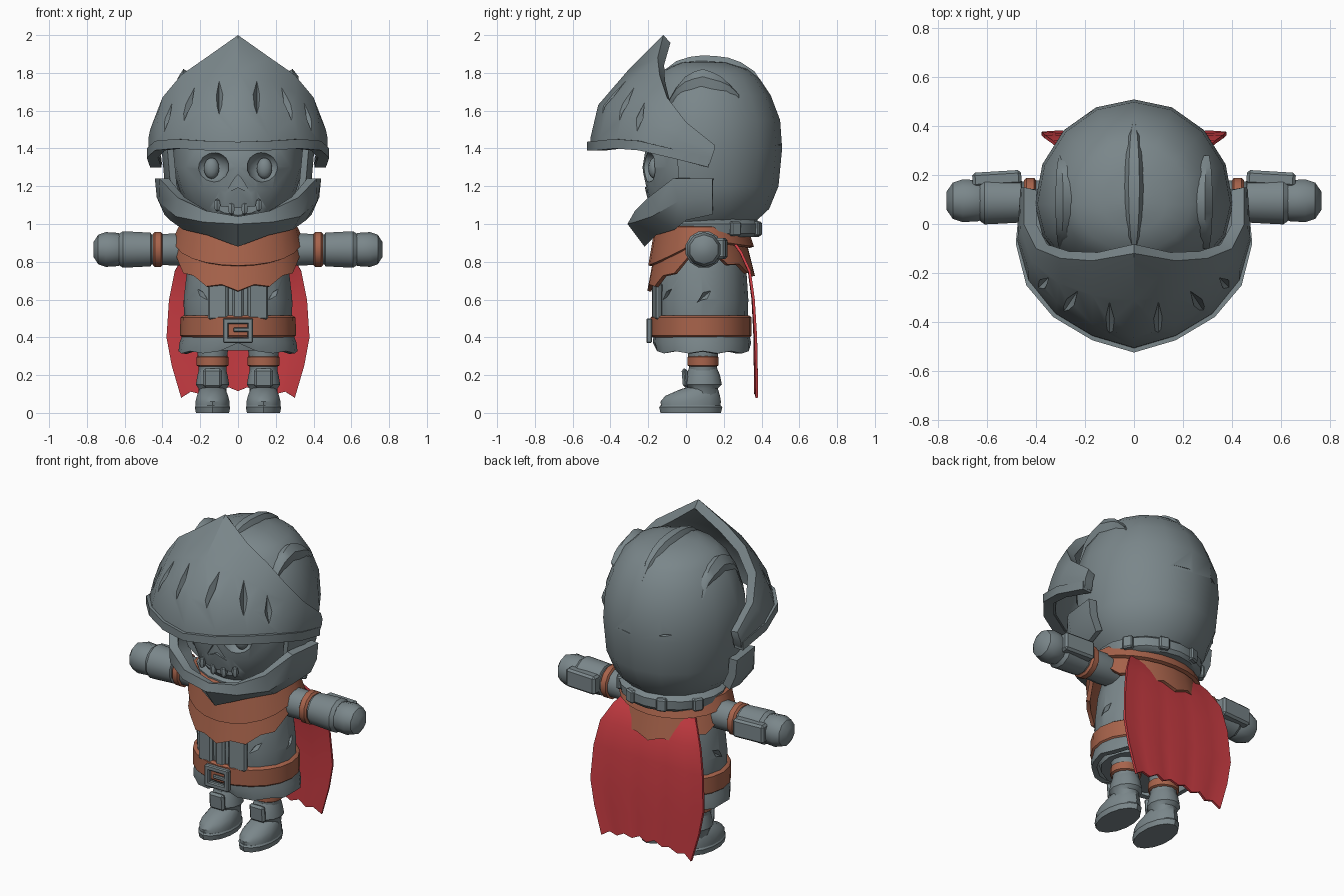
import bpy, bmesh
from math import sin, cos, pi, radians
from mathutils import Vector, Matrix, Euler

if "Cube" in bpy.data.objects:
    bpy.data.objects.remove(bpy.data.objects["Cube"])


def material(name, rgb):
    m = bpy.data.materials.new(name)
    m.use_nodes = True
    m.diffuse_color = (*rgb, 1)
    m.node_tree.nodes["Principled BSDF"].inputs["Base Color"].default_value = (*rgb, 1)
    return m


STEEL = material("steel grey", (0.195, 0.24, 0.255))
LEATHER = material("brown leather", (0.39, 0.125, 0.07))
RED = material("red cloth", (0.58, 0.045, 0.055))
parts = []


def finish(name, bm, mat, closed=True):
    if closed:
        bmesh.ops.recalc_face_normals(bm, faces=bm.faces)
    me = bpy.data.meshes.new(name)
    bm.to_mesh(me)
    bm.free()
    me.materials.append(mat)
    ob = bpy.data.objects.new(name, me)
    bpy.context.collection.objects.link(ob)
    parts.append(ob)
    return ob


def apply(ob, kind, **settings):
    mod = ob.modifiers.new(kind.title(), kind)
    for key, value in settings.items():
        setattr(mod, key, value)
    bpy.context.view_layer.objects.active = ob
    bpy.ops.object.modifier_apply(modifier=mod.name)


def grid(name, rows, mat, wrap=False, caps=False, thick=0, offset=-1, skip=None):
    """Skin a grid of points, rows running upwards and columns towards +x at the front."""
    bm = bmesh.new()
    vs = [[bm.verts.new(p) for p in row] for row in rows]
    n = len(rows[0])
    for i in range(len(rows) - 1):
        for j in range(n if wrap else n - 1):
            if not (skip and skip(i, j)):
                k = (j + 1) % n
                bm.faces.new((vs[i][j], vs[i][k], vs[i + 1][k], vs[i + 1][j]))
    if caps:
        bm.faces.new(vs[0][::-1])
        bm.faces.new(vs[-1])
    bmesh.ops.delete(bm, geom=[v for v in bm.verts if not v.link_faces], context='VERTS')
    ob = finish(name, bm, mat, caps)
    if thick:
        apply(ob, 'SOLIDIFY', thickness=thick, offset=offset, use_even_offset=False)
    return ob


def ring(n, rx, ry, z, cy=0.08, cx=0.0):
    return [Vector((cx + rx * sin(2 * pi * j / n), cy - ry * cos(2 * pi * j / n), z)) for j in range(n)]


def loft(name, rows, mat, n=16, cx=0.0, cy=0.08):
    """Closed stack of ellipses: (z, rx, ry) or (z, rx, ry, centre y)."""
    return grid(name, [ring(n, r[1], r[2], r[0], r[3] if len(r) > 3 else cy, cx) for r in rows],
                mat, wrap=True, caps=True)


def arm_part(name, s, rows, mat, n=12):
    """Lathe along the arm: (x, radius)."""
    pts = [[Vector((s * x, 0.095 + r * cos(2 * pi * (j + .5) / n), 0.865 + r * sin(2 * pi * (j + .5) / n)))
            for j in range(n)] for x, r in rows]
    return grid(name, pts, mat, wrap=True, caps=True)


def box(name, loc, size, mat, rot=(0, 0, 0), bevel=0.012):
    bm = bmesh.new()
    bmesh.ops.create_cube(bm, size=1, matrix=Matrix.LocRotScale(Vector(loc), Euler(rot), Vector(size)))
    bmesh.ops.bevel(bm, geom=bm.edges[:], offset=bevel, segments=1, affect='EDGES')
    return finish(name, bm, mat)


def ball(name, loc, size, mat, rot=(0, 0, 0), u=14, v=8):
    bm = bmesh.new()
    bmesh.ops.create_uvsphere(bm, u_segments=u, v_segments=v, radius=1,
                              matrix=Matrix.LocRotScale(Vector(loc), Euler(rot), Vector(size)))
    return finish(name, bm, mat)


def carve(target, cutter):
    apply(target, 'BOOLEAN', operation='DIFFERENCE', object=cutter)
    parts.remove(cutter)
    bpy.data.objects.remove(cutter)


def gouge(target, loc, size, rot=(0, 0, 0)):
    carve(target, ball("cutter", loc, size, STEEL, rot, 4, 2))


def mirrored(cols):
    """Half a set of columns (each lower to upper) from the centre out -> full rows."""
    full = [[(-x, y, z) for x, y, z in c] for c in cols[:0:-1]] + cols
    return [list(r) for r in zip(*full)]


# Helmet dome with the face opening
N = 16
dome_rows = [(1.0, .64), (1.08, .84), (1.2, .955), (1.4, 1), (1.55, .975), (1.68, .86),
             (1.77, .72), (1.82, .58), (1.855, .32), (1.865, .02)]
rows = []
for z, f in dome_rows:
    rows.append([Vector((p.x, 0.08 + (p.y - 0.08) * (1.3 if p.y > 0.08 else 1), z))
                 for p in ring(N, .405 * f, .33 * f, z)])
dome = grid("helmet_dome", rows, STEEL, wrap=True, thick=.035,
            skip=lambda i, j: i < 3 and (j < 3 or j > N - 4))

# Crest ridges following the dome
bpy.context.view_layer.update()


def crest(name, x, lean, width, y0, y1, height):
    rows = []
    for i in range(9):
        t = i / 8
        y, w = y0 + (y1 - y0) * t, width * (.15 + .85 * sin(pi * t) ** .6)
        row = []
        for dx, h in ((-w, -.03), (-w * .4 + lean, height), (w * .4 + lean, height), (w, -.03)):
            hit, p, _, _ = dome.ray_cast(Vector((x + min(dx, w), y, 3)), Vector((0, 0, -1)))
            row.append(Vector((x + dx, y, (p.z if hit else 1.6) + h * (sin(pi * t) ** .5 if h > 0 else 1))))
        rows.append(row)
    grid(name, rows, STEEL, wrap=True, caps=True)


crest("centre_crest", 0, 0, .055, -.12, .43, .03)
for s, side in ((1, "left"), (-1, "right")):
    crest(side + "_crest", s * .275, s * .03, .04, -.1, .28, .05)
    gouge(dome, (s * .37, .32, 1.62), (.012, .05, .1), (.6, 0, 0))
gouge(dome, (.2, .5, 1.42), (.2, .03, .008))
gouge(dome, (-.25, .46, 1.45), (.16, .04, .012), (0, .1, 0))

# Raised visor
visor = grid("visor", mirrored([
    [(0, -.51, 1.40), (0, -.505, 1.46), (0, -.465, 1.63), (0, -.31, 1.81), (0, -.12, 2.0)],
    [(.17, -.46, 1.40), (.17, -.455, 1.46), (.17, -.41, 1.62), (.17, -.29, 1.76), (.17, -.15, 1.88)],
    [(.32, -.37, 1.41), (.32, -.365, 1.46), (.315, -.32, 1.58), (.31, -.24, 1.69), (.30, -.14, 1.79)],
    [(.43, -.24, 1.40), (.43, -.23, 1.44), (.43, -.19, 1.52), (.42, -.15, 1.60), (.40, -.10, 1.67)],
    [(.475, -.08, 1.36), (.475, -.07, 1.40), (.475, -.05, 1.45), (.465, -.02, 1.50), (.45, .0, 1.54)],
    [(.455, .12, 1.31), (.46, .13, 1.33), (.465, .14, 1.36), (.46, .15, 1.39), (.45, .15, 1.42)]]),
    STEEL, thick=.055)
for s in (1, -1):
    gouge(visor, (s * .10, -.395, 1.69), (.024, .05, .2), (-.6, 0, 0))
    gouge(visor, (s * .265, -.325, 1.64), (.024, .05, .14), (-.5, 0, s * .6))
    gouge(visor, (s * .375, -.245, 1.56), (.022, .04, .09), (-.4, 0, s * .8))
# Lip along the lower edge of the visor
lip = [[(0, -.525, 1.39), (0, -.525, 1.435)], [(.17, -.475, 1.39), (.17, -.475, 1.44)],
       [(.33, -.38, 1.40), (.33, -.38, 1.45)], [(.44, -.25, 1.39), (.44, -.25, 1.44)],
       [(.483, -.08, 1.35), (.483, -.08, 1.40)], [(.465, .12, 1.30), (.465, .12, 1.35)]]
grid("visor_lip", mirrored(lip), STEEL, thick=.06)

# Jaw guard and its hinge plates
jaw = [[(0, -.22, .88), (0, -.31, 1.0), (0, -.28, 1.04)],
       [(.16, -.16, .94), (.18, -.27, 1.01), (.17, -.27, 1.07)],
       [(.29, -.06, .97), (.33, -.18, 1.04), (.32, -.2, 1.14)],
       [(.36, .0, 1.02), (.42, -.04, 1.12), (.415, -.07, 1.24)],
       [(.39, .14, 1.05), (.43, .14, 1.14), (.44, .14, 1.24)]]
grid("jaw_guard", mirrored(jaw), STEEL, thick=.05)

# Skull face
skull = loft("skull", [(1.0, .2, .2), (1.08, .26, .27), (1.18, .31, .295), (1.3, .345, .31),
                       (1.42, .345, .29), (1.52, .26, .2)], STEEL, 20)
for s in (1, -1):
    carve(skull, ball("cutter", (s * .14, -.23, 1.3), (.095, .1, .085), STEEL, (0, s * .2, 0)))
for cols in ([[(0, -.26, 1.04), (0, -.26, 1.085)], [(.1, -.26, 1.055), (.1, -.26, 1.095)],
              [(.2, -.26, 1.12), (.21, -.26, 1.145)]],
             [[(0, -.3, 1.195), (0, -.3, 1.26)], [(.07, -.3, 1.16), (.012, -.3, 1.25)]]):
    carve(skull, grid("cutter", mirrored(cols), STEEL, thick=.2, offset=0))
for s, side in ((1, "left"), (-1, "right")):
    ball(side + "_eye", (s * .14, -.165, 1.295), (.042, .035, .056), STEEL)
    for x, z in ((.035, 1.08), (.11, 1.1)):
        ball(side + "_tooth", (s * x, -.185, z), (.02, .02, .035), STEEL, u=6, v=4)

# Neck ring with tabs
loft("neck_ring", [(.93, .26, .26), (.95, .3, .275), (1.0, .31, .275), (1.03, .26, .24)], STEEL, 18, cy=.125)
for a in (-60, -20, 20, 60):
    r = radians(a)
    box("neck_tab", (.3 * sin(r), .125 + .27 * cos(r), .975), (.06, .035, .075), STEEL, (0, 0, -r), .008)

# Torso, placket, skirt
torso = loft("torso", [(.33, .25, .21), (.45, .285, .245), (.6, .288, .25), (.75, .27, .24),
                       (.87, .24, .21), (.97, .17, .15)], STEEL)
for s in (1, -1):
    gouge(torso, (s * .2, -.11, .63), (.07, .05, .018), (0, -.7 * s, .6 * s))
    gouge(torso, (s * .28, .1, .62), (.03, .06, .02), (.7, 0, 0))
box("placket", (0, -.165, .6), (.06, .03, .24), STEEL)
for s in (1, -1):
    box("chest_plate", (s * .105, -.15, .59), (.11, .035, .2), STEEL, (0, 0, s * .22))
M = 20
hem = ring(M, .315, .255, 0, .09)
for j, p in enumerate(hem):
    p.z = .37 if j in (0, M // 2) else .315 + .012 * (j % 2)
grid("skirt", [hem, ring(M, .31, .26, .37, .085), ring(M, .285, .25, .44)], STEEL, wrap=True, thick=.03)

# Belt and buckle
loft("belt", [(.4, .295, .258), (.41, .307, .268), (.505, .305, .268), (.515, .29, .255)], LEATHER, 20)
for s in (1, -1):
    box("buckle_side", (s * .065, -.195, .435), (.03, .03, .13), STEEL, bevel=.006)
    box("buckle_bar", (0, -.195, .435 + s * .05), (.16, .03, .03), STEEL, bevel=.006)
box("buckle_prong", (.02, -.2, .44), (.09, .02, .022), STEEL, bevel=.005)

# Scarf: wide ragged layer and a folded layer above it
for name, top, mid, low, zs, front, back, jag in (
        ("scarf", (.22, .18, .99), (.31, .225, .965), (.335, .285), .88, .22, .14, .014),
        ("scarf_fold", (.22, .2, 1.0), (.315, .245, .985), (.34, .28), .93, .15, .05, .0)):
    n = 24
    edge = ring(n, *low, 0)
    for j, p in enumerate(edge):
        c = -cos(2 * pi * j / n + pi)
        p.z = zs - (front if c > 0 else back) * abs(c) ** .8 + jag * (j % 2 * 2 - 1)
    grid(name, [edge, ring(n, *mid), ring(n, *top)], LEATHER, wrap=True, thick=.022)

# Cape with a ragged hem
cape = []
for z, w, y in ((.1, .3, .37), (.25, .35, .368), (.4, .378, .366), (.6, .365, .355), (.75, .335, .335),
                (.85, .28, .29), (.95, .2, .22)):
    row = []
    for j in range(-6, 7):
        u = j / 6
        drop = (.035 * (1 - u * u) - .02 + .022 * (j % 2)) if z < .2 else 0
        row.append((w * u, y + .006 * cos(j * 2.1) * (1 - z), z + drop))
    cape.append(row)
grid("cape", cape, RED, thick=.014, offset=0)

for s, side in ((1, "left"), (-1, "right")):
    # Arms
    arm_part(side + "_upper_arm", s, [(.2, .08), (.3, .088), (.42, .085), (.47, .08)], STEEL)
    arm_part(side + "_arm_band", s, [(.4, .085), (.408, .097), (.44, .097), (.45, .085)], LEATHER)
    arm_part(side + "_gauntlet", s, [(.455, .075), (.462, .092), (.53, .096), (.61, .1), (.63, .085)], STEEL)
    box(side + "_gauntlet_plate", (s * .56, .185, .87), (.2, .06, .11), STEEL, (0, 0, -s * .06))
    arm_part(side + "_hand", s, [(.6, .07), (.635, .088), (.7, .092), (.74, .078), (.765, .04)], STEEL, 10)
    # Legs
    x = s * .135
    loft(side + "_thigh", [(.18, .07, .07), (.38, .085, .085)], STEEL, 12, x, .09)
    loft(side + "_leg_band", [(.245, .075, .072), (.252, .087, .083), (.295, .087, .083), (.302, .075, .072)],
         LEATHER, 14, x, .09)
    loft(side + "_boot_shaft", [(.07, .07, .08), (.13, .075, .08), (.15, .088, .1), (.2, .08, .09),
                                (.235, .07, .075)], STEEL, 12, x, .09)
    box(side + "_shin_plate", (x, -.005, .185), (.1, .03, .1), STEEL, (.08, 0, 0))
    loft(side + "_foot", [(.02, .09, .155, .025), (.06, .092, .16, .025), (.09, .085, .145, .035),
                          (.125, .07, .1, .07), (.14, .05, .07, .09)], STEEL, 14, x)
    loft(side + "_sole", [(0, .09, .16, .025), (.03, .096, .167, .025), (.04, .09, .16, .025)], STEEL, 14, x)

# Smooth shading that keeps hard edges
bpy.ops.object.select_all(action='DESELECT')
for ob in parts:
    ob.select_set(True)
bpy.context.view_layer.objects.active = parts[0]
bpy.ops.object.shade_smooth_by_angle(angle=radians(35))
